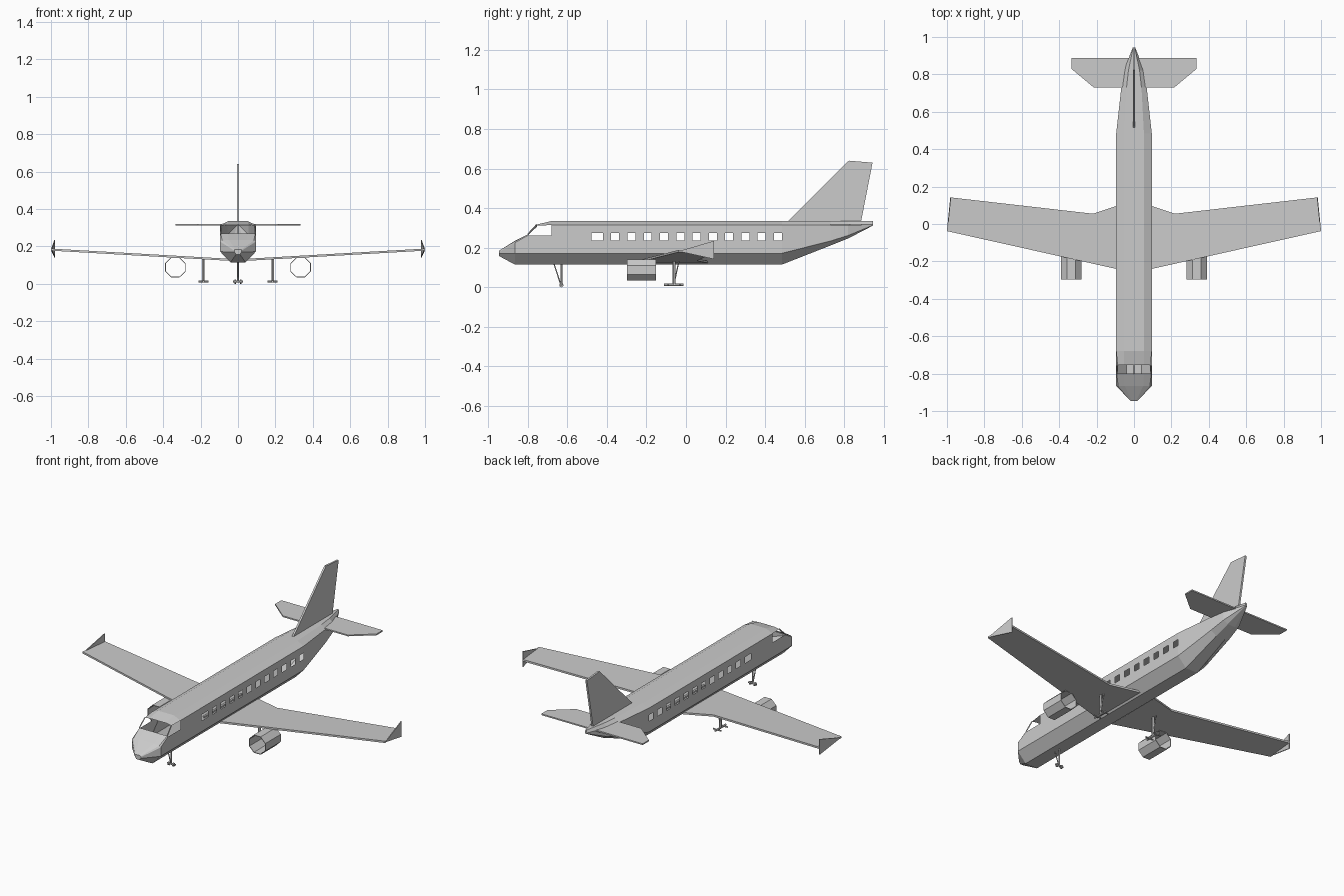
import bpy, bmesh, math
from mathutils import Vector

if "Cube" in bpy.data.objects:
    bpy.data.objects.remove(bpy.data.objects["Cube"])


def finish(name, bm, mirror=False, weld=True):
    if weld:
        bmesh.ops.remove_doubles(bm, verts=bm.verts, dist=0.0003)
    bmesh.ops.recalc_face_normals(bm, faces=bm.faces)
    me = bpy.data.meshes.new(name)
    bm.to_mesh(me)
    bm.free()
    ob = bpy.data.objects.new(name, me)
    bpy.context.collection.objects.link(ob)
    if mirror:
        ob.modifiers.new("Mirror", 'MIRROR')
    return ob


def plate(name, pts, offset, mirror=False):
    """Flat outline given thickness along the offset vector, centred."""
    bm, off = bmesh.new(), Vector(offset)
    a = [bm.verts.new(Vector(p) - off / 2) for p in pts]
    b = [bm.verts.new(Vector(p) + off / 2) for p in pts]
    bm.faces.new(a)
    bm.faces.new(b[::-1])
    for i in range(len(pts)):
        j = (i + 1) % len(pts)
        bm.faces.new((a[i], b[i], b[j], a[j]))
    return finish(name, bm, mirror)


def bar(name, p, q, r, mirror=False, sides=6):
    """Round bar between two points."""
    p, q = Vector(p), Vector(q)
    bm = bmesh.new()
    bmesh.ops.create_cone(bm, cap_ends=True, segments=sides, radius1=r, radius2=r, depth=(q - p).length)
    rot = (q - p).to_track_quat('Z', 'Y').to_matrix()
    for v in bm.verts:
        v.co = rot @ v.co + (p + q) / 2
    return finish(name, bm, mirror)


# Fuselage shell: half cross-sections (top, shoulder, sill, lower side, belly)
FULL = [(.053, .335), (.095, .315), (.095, .262), (.095, .172), (.04, .115)]
sections = [
    (-.945, [(.012, .185), (.018, .183), (.02, .178), (.02, .170), (.01, .158)]),
    (-.865, [(.050, .235), (.085, .232), (.095, .225), (.095, .172), (.04, .115)]),
    (-.800, [(.053, .268), (.092, .268), (.095, .262), (.095, .172), (.04, .115)]),
    (-.755, [(.053, .317), (.088, .311), (.095, .262), (.095, .172), (.04, .115)]),
    (-.680, FULL),
    (.485, FULL),
    (.730, [(.040, .335), (.068, .315), (.068, .275), (.068, .234), (.03, .211)]),
    (.820, [(.030, .335), (.055, .315), (.055, .285), (.055, .262), (.025, .247)]),
    (.945, [(.004, .335), (.006, .318), (.006, .316), (.006, .314), (.004, .312)]),
]
bm = bmesh.new()
rings = []
for y, half in sections:
    ring = half + [(-x, z) for x, z in half[::-1]]
    rings.append([bm.verts.new((x, y, z)) for x, z in ring])
cockpit = {2: (0, 1, 7, 8, 9), 3: (1, 7)}          # open cockpit glazing
for r in range(len(rings) - 1):
    for s in range(10):
        if s not in cockpit.get(r, ()):
            t = (s + 1) % 10
            bm.faces.new((rings[r][s], rings[r][t], rings[r + 1][t], rings[r + 1][s]))
bm.faces.new(rings[0])
bm.faces.new(rings[-1])

# Cabin windows: slice the side walls, then remove the panes
windows = [(-.478, -.42)] + [(-.378 + .0823 * i, -.338 + .0823 * i) for i in range(11)]
cuts = [((0, y, 0), (0, 1, 0)) for w in windows for y in w]
cuts += [((0, 0, z), (0, 0, 1)) for z in (.237, .274)]
for co, no in cuts:
    walls = [f for f in bm.faces if abs(f.calc_center_median().x) > .0945]
    geom = walls + list({e for f in walls for e in f.edges}) + list({v for f in walls for v in f.verts})
    bmesh.ops.bisect_plane(bm, geom=geom, dist=1e-5, plane_co=co, plane_no=no)
panes = []
for f in bm.faces:
    c = f.calc_center_median()
    if abs(c.x) > .0945 and .237 < c.z < .274 and any(a < c.y < b for a, b in windows):
        panes.append(f)
bmesh.ops.delete(bm, geom=panes, context='FACES')
finish("fuselage", bm)

# Windshield posts
bar("windshield_centre_post", (0, -.80, .268), (0, -.755, .317), .003, sides=4)
bar("windshield_corner_post", (.092, -.80, .267), (.088, -.755, .311), .004, True, 4)


# Wings with slight dihedral and trailing-edge kink
def wing_z(x):
    return .126 + .057 * x


outline = [(.05, -.25), (1.0, -.038), (.98, .142), (.22, .055), (.095, .096), (.05, .11)]
plate("wing", [(x, y, wing_z(x)) for x, y in outline], (0, 0, .011), True)
plate("winglet", [(.998, -.038, .182), (.98, .142, .235), (.98, .142, .142)], (.005, 0, 0), True)

# Tail surfaces
plate("tailplane", [(0, .73, .316), (.215, .73, .316), (.335, .83, .316), (.335, .888, .316), (0, .888, .316)],
      (0, 0, .008), True)
plate("tail_fin", [(0, .515, .333), (0, .823, .64), (0, .943, .63), (0, .885, .333)], (.011, 0, 0))

# Engine nacelles: open eight-sided tubes
bm = bmesh.new()
ring = []
for k in range(8):
    a = math.radians(22.5 + 45 * k)
    ring.append([bm.verts.new((.335 + .059 * math.cos(a), y, .088 + .058 * math.sin(a))) for y in (-.297, -.152)])
for k in range(8):
    a, b = ring[k], ring[(k + 1) % 8]
    bm.faces.new((a[0], b[0], b[1], a[1]))
nacelle = finish("engine_nacelle", bm)
sol = nacelle.modifiers.new("Wall", 'SOLIDIFY')
sol.thickness = .004
nacelle.modifiers.new("Mirror", 'MIRROR')

# Nose gear
bar("nose_gear_strut", (0, -.63, .13), (0, -.63, .01), .005)
bar("nose_gear_brace", (0, -.668, .12), (0, -.635, .02), .003)
bar("nose_gear_axle", (-.026, -.63, .012), (.026, -.63, .012), .006)
bar("nose_wheel", (.012, -.63, .011), (.018, -.63, .011), .011, True, 8)

# Main gear
bar("main_gear_strut", (.185, -.06, .14), (.185, -.06, .015), .008, True)
bar("main_gear_brace", (.185, -.035, .135), (.185, -.058, .03), .003, True)
bar("main_gear_beam", (.185, -.11, .013), (.185, -.012, .013), .006, True)
for label, y in (("front", -.09), ("rear", -.03)):
    bar("main_gear_axle_" + label, (.159, y, .013), (.211, y, .013), .005, True)
